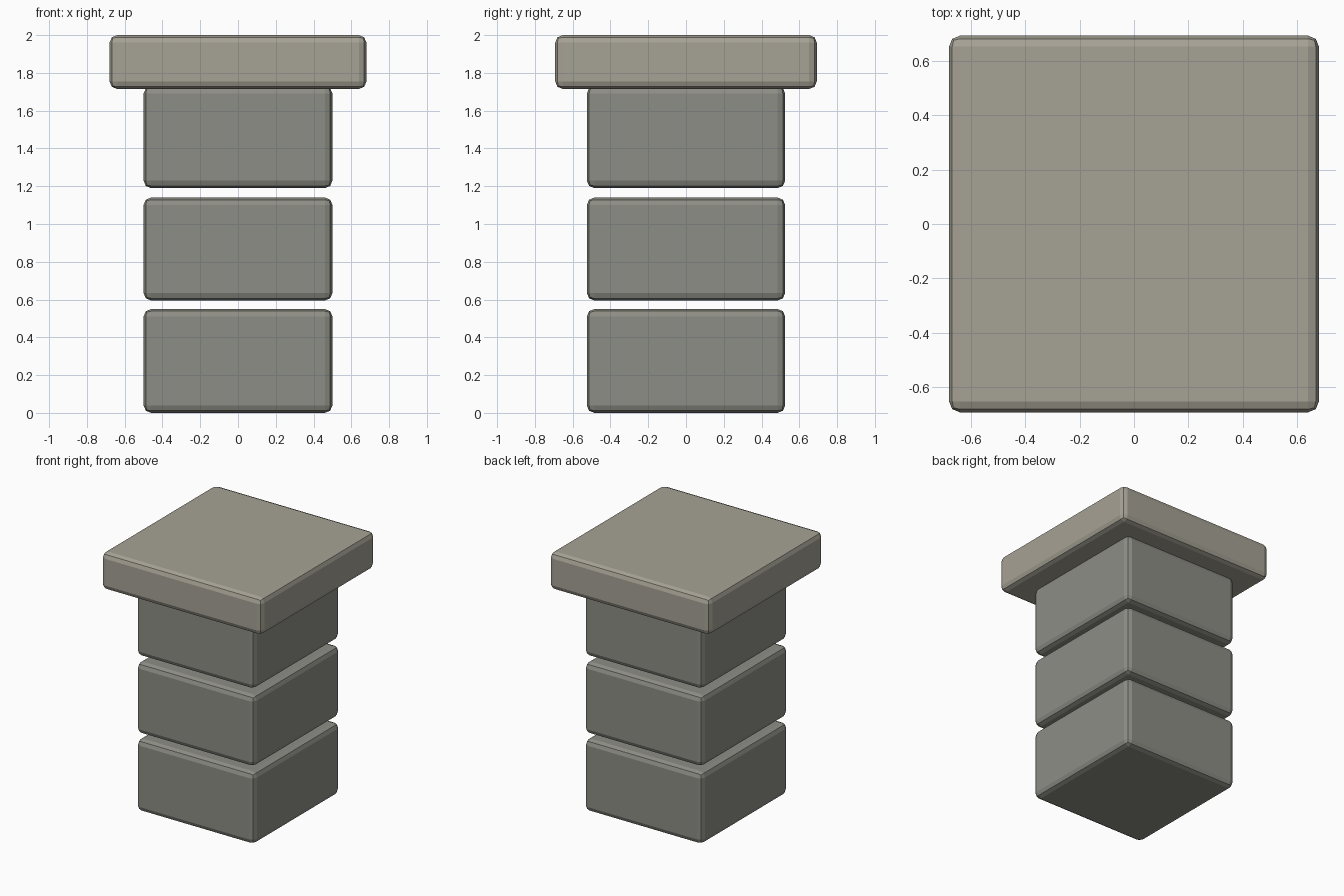
import bpy

if "Cube" in bpy.data.objects:
    bpy.data.objects.remove(bpy.data.objects["Cube"])


def material(name, color):
    mat = bpy.data.materials.new(name)
    mat.diffuse_color = (*color, 1)
    mat.use_nodes = True
    mat.node_tree.nodes["Principled BSDF"].inputs["Base Color"].default_value = mat.diffuse_color
    return mat


def stone(name, width, depth, z0, z1, mat):
    """Rectangular stone with rounded edges between heights z0 and z1."""
    bpy.ops.mesh.primitive_cube_add(size=1, location=(0, 0, (z0 + z1) / 2))
    obj = bpy.context.object
    obj.name = name
    obj.scale = (width, depth, z1 - z0)
    bpy.ops.object.transform_apply(location=False, rotation=False, scale=True)
    bevel = obj.modifiers.new("rounded_edges", 'BEVEL')
    bevel.width = 0.04
    bevel.segments = 2
    obj.data.materials.append(mat)
    return obj


block_grey = material("block_stone", (0.27, 0.27, 0.24))
cap_beige = material("cap_stone", (0.38, 0.36, 0.30))

# Three stacked pillar blocks with open joints; the top one sinks into the cap
for i, (z0, z1) in enumerate([(0.0, 0.55), (0.595, 1.14), (1.19, 1.73)]):
    stone(f"pillar_block_{i + 1}", 1.0, 1.05, z0, z1, block_grey)

# Overhanging cap slab
stone("cap_slab", 1.36, 1.385, 1.715, 2.0, cap_beige)
